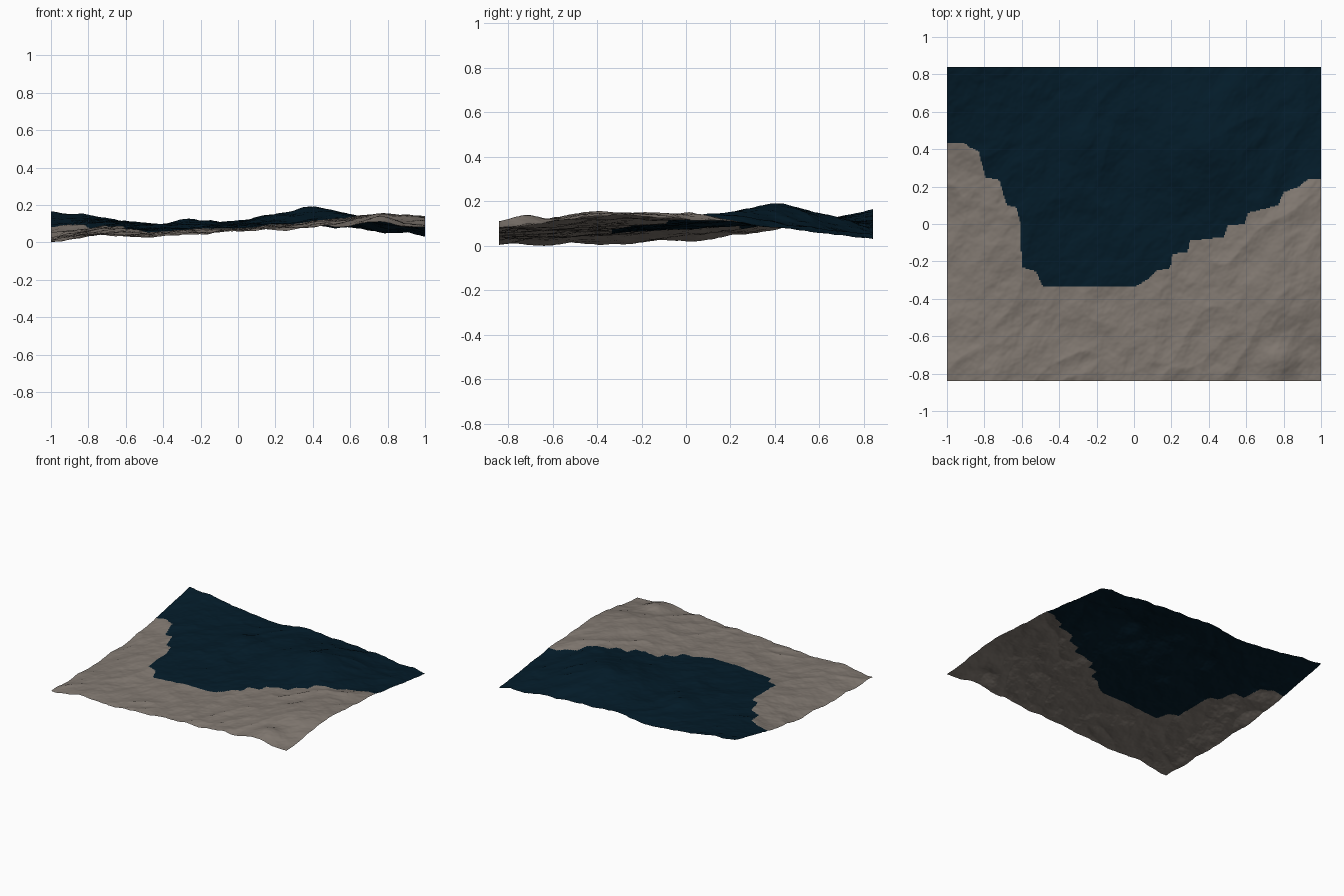
import bpy, bmesh, math
from mathutils import Vector, noise

if "Cube" in bpy.data.objects:
    bpy.data.objects.remove(bpy.data.objects["Cube"])

NX, NY = 300, 252          # grid cells
HX, HY = 1.0, 0.84         # half sizes

# Broad relief: rows run front to back, columns left to right
RELIEF = [
    [.010, .045, .032, .048, .064, .075, .094, .110, .088],
    [.018, .052, .060, .068, .080, .096, .122, .148, .138],
    [.032, .074, .088, .090, .096, .112, .128, .150, .130],
    [.080, .108, .102, .108, .118, .160, .172, .112, .088],
    [.165, .144, .106, .092, .112, .098, .096, .070, .046],
]

# Local hills: x, y, height, radius
HILLS = [(.76, -.73, .028, .09), (.37, .40, .022, .09), (-.25, .42, .022, .10),
         (.76, -.40, .008, .10)]

# Shoreline between the rock and the dark blue area
SHORE = [(-1, .435), (-.91, .435), (-.88, .41), (-.83, .39), (-.795, .25), (-.72, .235),
         (-.68, .1), (-.63, .09), (-.61, .01), (-.6, -.23), (-.52, -.255), (-.49, -.33),
         (0, -.335), (.07, -.3), (.12, -.25), (.195, -.235), (.205, -.16),
         (.285, -.15), (.3, -.09), (.48, -.07), (.5, -.01), (.59, 0),
         (.61, .06), (.77, .1), (.8, .17), (.88, .2), (.93, .24), (1, .24)]


def spline(vals, t):
    """Catmull-Rom through evenly spaced values, t in 0..1"""
    n = len(vals) - 1
    i = min(int(t * n), n - 1)
    f = t * n - i
    p1, p2 = vals[i], vals[i + 1]
    p0 = vals[i - 1] if i > 0 else 2 * p1 - p2
    p3 = vals[i + 2] if i + 2 <= n else 2 * p2 - p1
    return p1 + .5 * f * (p2 - p0 + f * (2*p0 - 5*p1 + 4*p2 - p3 + f * (3*(p1 - p2) + p3 - p0)))


def shore_y(x):
    for (x0, y0), (x1, y1) in zip(SHORE, SHORE[1:]):
        if x <= x1:
            return y0 + (y1 - y0) * (x - x0) / (x1 - x0)
    return SHORE[-1][1]


def hills(x, y):
    return sum(h * math.exp(-((x - a)**2 + (y - b)**2) / (r * r)) for a, b, h, r in HILLS)


def detail(x, y):
    """Diagonal rocky creases plus fine roughness"""
    u, v = x * .6 + y * .8, -x * .8 + y * .6
    p = Vector((u * 3.0, v * 4.6, 3.7))
    warp = noise.noise(p * .7) * .6
    crease = abs(noise.noise(p + Vector((warp, warp, 0))))
    fine = noise.fractal(p * 2.2, .8, 2.0, 4)
    return .022 * (.2 - crease) + .006 * fine


def material(name, rgb):
    m = bpy.data.materials.new(name)
    m.diffuse_color = (*rgb, 1)
    m.use_nodes = True
    m.node_tree.nodes["Principled BSDF"].inputs["Base Color"].default_value = m.diffuse_color
    return m


# Terrain sheet
bm = bmesh.new()
rows = []
for j in range(NY + 1):
    t = j / NY
    y = HY * (2 * t - 1)
    row = []
    for i in range(NX + 1):
        s = i / NX
        x = HX * (2 * s - 1)
        z = spline([spline(r, s) for r in RELIEF], t) + hills(x, y) + detail(x, y)
        row.append(bm.verts.new((x, y, z)))
    rows.append(row)

# Rest the lowest point on the ground
low = min(v.co.z for v in bm.verts)
for v in bm.verts:
    v.co.z -= low

# Faces, coloured by side of the shoreline
for j in range(NY):
    for i in range(NX):
        f = bm.faces.new((rows[j][i], rows[j][i+1], rows[j+1][i+1], rows[j+1][i]))
        c = f.calc_center_median()
        f.material_index = 1 if c.y > shore_y(c.x) else 0
        f.smooth = True

mesh = bpy.data.meshes.new("terrain")
bm.to_mesh(mesh)
bm.free()
mesh.materials.append(material("rock grey", (.22, .19, .165)))
mesh.materials.append(material("deep blue", (.001, .011, .022)))
bpy.context.collection.objects.link(bpy.data.objects.new("terrain", mesh))
